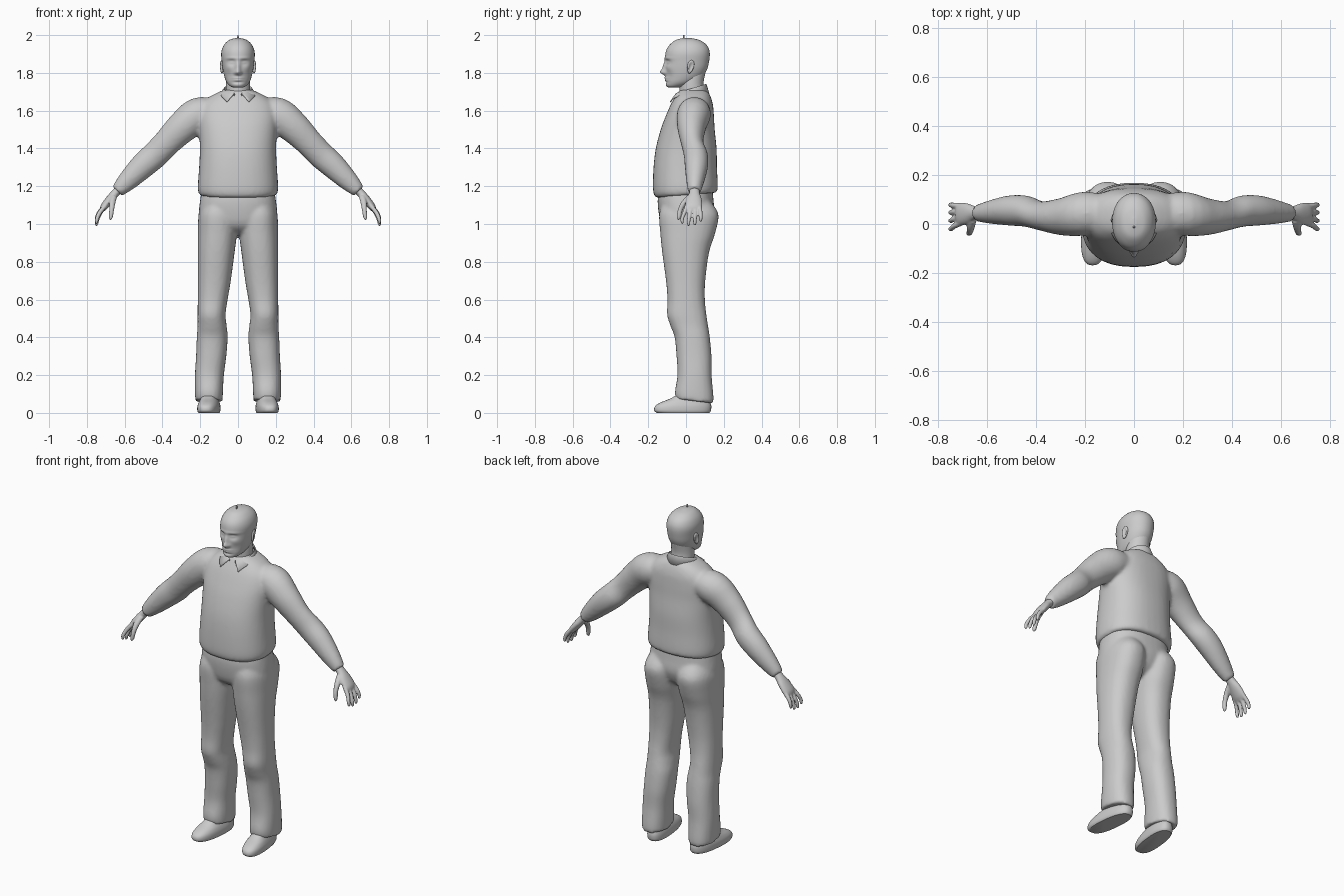
import bpy, bmesh
from math import sin, cos, pi, exp, radians, copysign
from mathutils import Vector, Matrix


def smooth_rows(rows, steps):
    """Catmull-Rom interpolation of any row of numbers."""
    out, n = [], len(rows)
    for i in range(n - 1):
        p = [rows[max(i - 1, 0)], rows[i], rows[i + 1], rows[min(i + 2, n - 1)]]
        for s in range(steps):
            t = s / steps
            out.append([0.5 * (2 * b + (c - a) * t + (2 * a - 5 * b + 4 * c - d) * t * t
                               + (3 * b - a - 3 * c + d) * t ** 3) for a, b, c, d in zip(*p)])
    return out + [list(rows[-1])]


def skin(bm, rings):
    loops = [[bm.verts.new(p) for p in r] for r in rings]
    n = len(loops[0])
    for a, b in zip(loops, loops[1:]):
        for i in range(n):
            bm.faces.new((a[i], a[(i + 1) % n], b[(i + 1) % n], b[i]))
    bm.faces.new(loops[0][::-1])
    bm.faces.new(loops[-1])


def stack(bm, rows, n=40, power=2.0, steps=4):
    """Horizontal rings from rows of (z, x min, x max, y min, y max)."""
    def se(v):
        return copysign(abs(v) ** (2 / power), v)
    rings = []
    for z, x0, x1, y0, y1 in smooth_rows(rows, steps):
        rings.append([((x0 + x1) / 2 + (x1 - x0) / 2 * se(cos(2 * pi * i / n)),
                       (y0 + y1) / 2 + (y1 - y0) / 2 * se(sin(2 * pi * i / n)), z) for i in range(n)])
    skin(bm, rings)


def limb(bm, rows, n=24, steps=4):
    """Rings across a path from rows of (x, y, z, radius across, radius along y)."""
    rows = smooth_rows(rows, steps)
    rings = []
    for k, (x, y, z, ra, rb) in enumerate(rows):
        p, q = rows[max(k - 1, 0)], rows[min(k + 1, len(rows) - 1)]
        t = Vector((q[0] - p[0], 0, q[2] - p[2])).normalized()
        a = Vector((-t.z, 0, t.x)) * ra
        rings.append([Vector((x, y, z)) + a * cos(2 * pi * i / n) + Vector((0, rb, 0)) * sin(2 * pi * i / n)
                      for i in range(n)])
    skin(bm, rings)


def tilt_hem(bm, top, fall, k):
    for v in bm.verts:
        v.co.z += k * v.co.y * min(1, max(0, (top - v.co.z) / fall))


def finish(name, bm, mirror=False, voxel=0, smooth=0):
    bmesh.ops.recalc_face_normals(bm, faces=bm.faces)
    me = bpy.data.meshes.new(name)
    bm.to_mesh(me)
    bm.free()
    ob = bpy.data.objects.new(name, me)
    bpy.context.collection.objects.link(ob)
    me.polygons.foreach_set("use_smooth", [True] * len(me.polygons))
    if mirror:
        ob.modifiers.new("mirror", 'MIRROR').use_mirror_merge = False
    if voxel:
        m = ob.modifiers.new("blend", 'REMESH')
        m.mode, m.voxel_size, m.use_smooth_shade = 'VOXEL', voxel, True
    if smooth:
        m = ob.modifiers.new("soften", 'SMOOTH')
        m.factor, m.iterations = 0.5, smooth
    return ob


def sharpen(ob):
    bpy.ops.object.select_all(action='DESELECT')
    ob.select_set(True)
    bpy.context.view_layer.objects.active = ob
    bpy.ops.object.shade_smooth_by_angle(angle=radians(45))


# sweater: torso and sleeves blended together
bm = bmesh.new()
stack(bm, [(z, -x, x, a, b) for z, x, a, b in (
    (1.152, .198, -.150, .155), (1.162, .208, -.166, .166), (1.20, .213, -.175, .168), (1.30, .206, -.172, .164),
    (1.40, .202, -.160, .162), (1.50, .206, -.134, .152), (1.57, .21, -.108, .148), (1.63, .195, -.082, .143),
    (1.67, .155, -.06, .132), (1.695, .11, -.045, .12), (1.71, .075, -.03, .105))], power=2.35)
tilt_hem(bm, 1.3, .12, .09)
limb(bm, [(.09, .045, 1.60, .06, .07), (.205, .042, 1.58, .092, .09), (.295, .03, 1.512, .085, .076),
          (.377, .033, 1.43, .073, .06), (.44, .052, 1.365, .072, .064), (.505, .055, 1.307, .068, .062),
          (.575, .05, 1.238, .056, .05), (.618, .046, 1.195, .044, .04), (.64, .045, 1.173, .034, .034)])
finish("sweater", bm, True, .011, 5)

# trousers: hips and legs blended together
bm = bmesh.new()
stack(bm, [(z, -x, x, a, b) for z, x, a, b in (
    (1.19, .19, -.14, .14), (1.13, .20, -.15, .145), (1.06, .208, -.145, .15), (1.0, .205, -.13, .13),
    (.965, .15, -.10, .10), (.945, .07, -.06, .07))], power=2.4)
stack(bm, [(1.12, .02, .18, -.12, .13), (1.05, .006, .208, -.142, .172), (.95, .006, .212, -.136, .154),
           (.85, .018, .212, -.126, .122), (.70, .038, .212, -.106, .102), (.60, .055, .213, -.098, .10),
           (.52, .066, .214, -.10, .108), (.46, .06, .214, -.082, .117), (.40, .055, .218, -.060, .126),
           (.30, .062, .222, -.05, .135), (.20, .075, .228, -.045, .136), (.11, .08, .228, -.058, .145),
           (.068, .082, .225, -.055, .145)], power=2.3)
tilt_hem(bm, .25, .15, -.12)
finish("trousers", bm, True, .0105, 3)

# shoes, toes turned slightly outwards
bm = bmesh.new()
stack(bm, [(0, .10, .205, -.155, .125), (.012, .095, .21, -.168, .132), (.035, .095, .21, -.164, .134),
           (.055, .10, .205, -.135, .13), (.075, .108, .198, -.085, .125), (.10, .115, .19, -.04, .115)], power=2.5)
for v in bm.verts:
    v.co.x += -.1 * v.co.y
sharpen(finish("shoes", bm, True))

# hands: palm, four fingers and thumb
bm = bmesh.new()
limb(bm, [(.62, .045, 1.195, .022, .026), (.65, .045, 1.163, .022, .028), (.68, .042, 1.128, .022, .042),
          (.71, .04, 1.09, .019, .046), (.722, .038, 1.068, .010, .038)])
for y, tip_y, drop in ((.005, -.02, .012), (.028, .014, 0), (.051, .047, .003), (.073, .078, .022)):
    mid = (y + tip_y) / 2
    limb(bm, [(.700, y, 1.10, .012, .011), (.731, mid, 1.056 + drop / 2, .012, .0115),
              (.746, tip_y, 1.018 + drop, .0105, .010), (.749, tip_y, .996 + drop, .008, .008),
              (.749, tip_y, .988 + drop, .002, .002)], 12)
limb(bm, [(.655, .025, 1.15, .016, .02), (.665, -.008, 1.115, .017, .018), (.669, -.030, 1.075, .013, .014),
          (.674, -.038, 1.035, .011, .011), (.676, -.04, 1.02, .003, .003)], 12)
finish("hands", bm, True, .005, 2)

# neck
bm = bmesh.new()
stack(bm, [(1.63, -.06, .06, -.045, .09), (1.70, -.064, .064, -.035, .095), (1.75, -.063, .063, -.035, .093),
           (1.81, -.06, .06, -.03, .105)])
finish("neck", bm)

# head with the face raised and sunk by soft bumps (x, z, width, height, amount)
bm = bmesh.new()
stack(bm, [(z, -x, x, a, b) for z, x, a, b in (
    (1.722, .022, -.092, -.04), (1.730, .042, -.102, .0), (1.75, .060, -.106, .05), (1.78, .072, -.107, .088),
    (1.82, .081, -.108, .112), (1.86, .086, -.110, .122), (1.90, .089, -.109, .126), (1.93, .083, -.10, .12),
    (1.955, .069, -.08, .102), (1.975, .045, -.052, .068), (1.985, .01, -.012, .022))], 96, 2.1, 8)
bumps = [(0, 1.804, .010, .011, .022), (0, 1.83, .009, .022, .014), (0, 1.773, .02, .004, .006),
         (0, 1.761, .017, .004, .006), (0, 1.750, .02, .005, -.004), (0, 1.737, .02, .008, .003)]
for s in (-1, 1):
    bumps += [(s * .034, 1.857, .015, .011, -.012), (s * .034, 1.855, .010, .005, .006),
              (s * .036, 1.877, .022, .006, .005), (s * .014, 1.801, .006, .006, .007),
              (s * .052, 1.825, .014, .014, .004), (s * .045, 1.785, .014, .02, -.004)]
for v in bm.verts:
    if v.co.y < -.02:
        v.co.y -= sum(h * exp(-((v.co.x - x) / w) ** 2 / 2 - ((v.co.z - z) / t) ** 2 / 2)
                      for x, z, w, t, h in bumps)
finish("head", bm)

# ears: flat shell with a hollowed outer face
bm = bmesh.new()
bmesh.ops.create_uvsphere(bm, u_segments=24, v_segments=16, radius=1)
for v in bm.verts:
    r = (v.co.y ** 2 + v.co.z ** 2) ** .5
    if v.co.x > 0:
        v.co.x -= .9 * max(0, 1 - (r / .75) ** 2)
    v.co.y *= .82 + .18 * v.co.z
bm.transform(Matrix.Translation((.085, .024, 1.832)) @ Matrix.Rotation(radians(-12), 4, 'X')
             @ Matrix.Rotation(radians(18), 4, 'Z') @ Matrix.Diagonal((.010, .022, .036, 1)))
finish("ears", bm, True)

# small tuft on the crown
bm = bmesh.new()
bmesh.ops.create_cone(bm, segments=8, radius1=.006, radius2=.003, depth=.02, cap_ends=True,
                      matrix=Matrix.Translation((0, -.012, 1.99)))
finish("crown_tuft", bm)

# shirt collar: stand, fold and two front points
bm = bmesh.new()
n, strips = 48, []
for i in range(n + 1):
    u = i / n
    front = abs(2 * u - 1)
    row = []
    for gap, rx, ry, z_back, z_front, point in ((14, .068, .072, 1.725, 1.680, 0), (14, .074, .076, 1.742, 1.692, 0),
                                                (36, .100, .092, 1.69, 1.690, .042)):
        a = radians(gap + (360 - 2 * gap) * u)
        f = (1 + cos(a)) / 2
        row.append(bm.verts.new((rx * sin(a), .032 - ry * cos(a) - .035 * f * (point > 0) - .012 * f,
                                 z_back + (z_front - z_back) * f - point * front ** 6)))
    strips.append(row)
for a, b in zip(strips, strips[1:]):
    for j in range(2):
        bm.faces.new((a[j], b[j], b[j + 1], a[j + 1]))
collar = finish("shirt_collar", bm)
m = collar.modifiers.new("cloth", 'SOLIDIFY')
m.thickness = .006
sharpen(collar)
